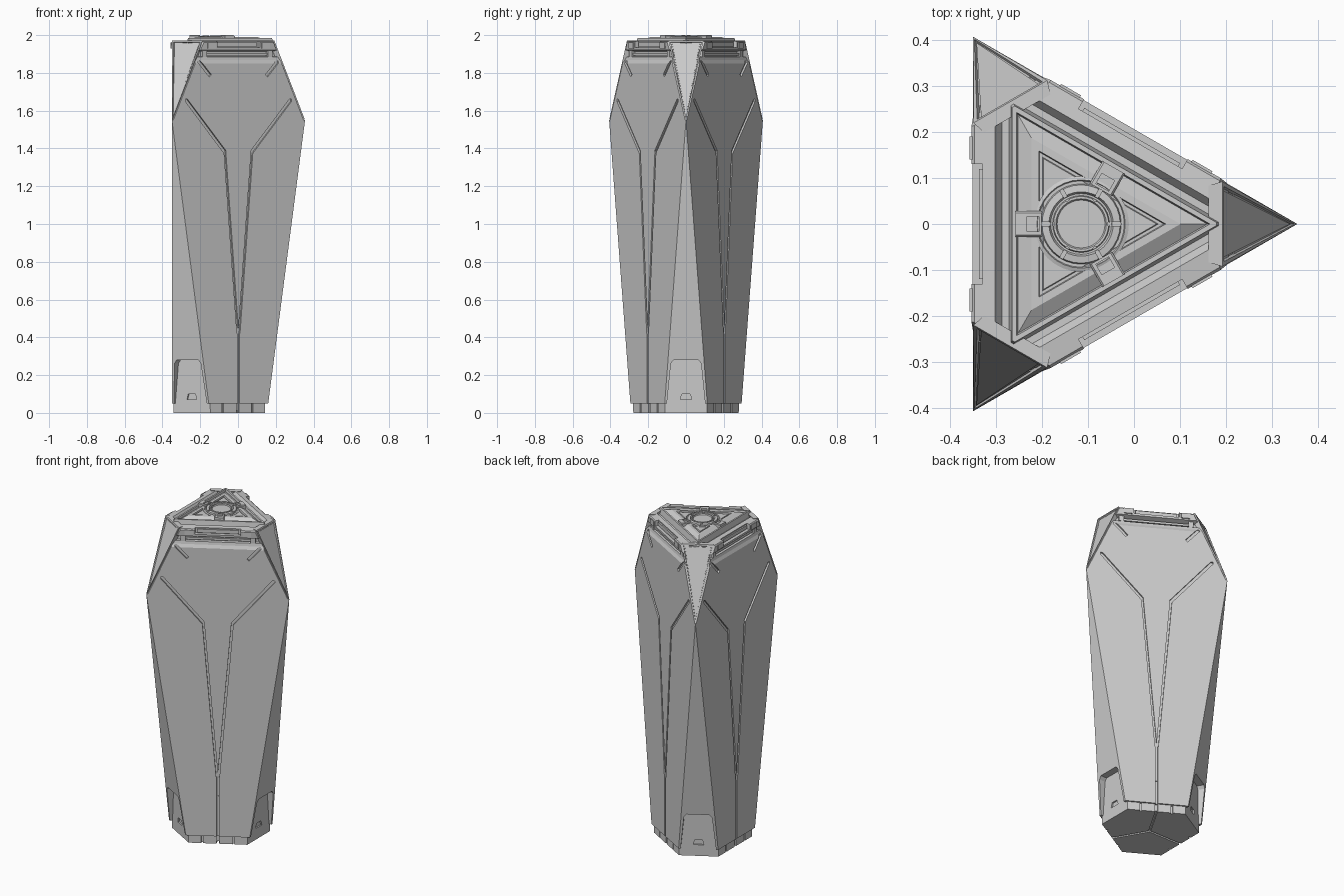
import bpy, bmesh, math
from mathutils import Vector

if "Cube" in bpy.data.objects:
    bpy.data.objects.remove(bpy.data.objects["Cube"])

AXIS = Vector((-0.115, 0, 0))          # centre line of the triangular body
SIDES = [math.radians(a) for a in (180, 60, -60)]
CORNERS = [math.radians(a) for a in (0, 120, 240)]

grey = bpy.data.materials.new("metal grey")
grey.diffuse_color = (0.6, 0.6, 0.6, 1)
grey.use_nodes = True
grey.node_tree.nodes["Principled BSDF"].inputs["Base Color"].default_value = grey.diffuse_color


def place(ang, r, u, z):
    """Point at distance r outward, u sideways and height z for one direction."""
    n, t = Vector((math.cos(ang), math.sin(ang), 0)), Vector((-math.sin(ang), math.cos(ang), 0))
    return AXIS + n * r + t * u + Vector((0, 0, z))


def to_object(name, bm):
    bmesh.ops.recalc_face_normals(bm, faces=bm.faces)
    me = bpy.data.meshes.new(name)
    bm.to_mesh(me)
    bm.free()
    me.materials.append(grey)
    ob = bpy.data.objects.new(name, me)
    bpy.context.collection.objects.link(ob)
    return ob


def loft(name, rings):
    """Closed solid through a list of equally long point rings."""
    bm = bmesh.new()
    vs = [[bm.verts.new(p) for p in ring] for ring in rings]
    n = len(vs[0])
    for a, b in zip(vs, vs[1:]):
        for i in range(n):
            bm.faces.new((a[i], a[(i + 1) % n], b[(i + 1) % n], b[i]))
    bm.faces.new(vs[0])
    bm.faces.new(vs[-1])
    return to_object(name, bm)


def side_prism(name, ang, pts, r0, r1):
    """Outline in (u, z) pushed along the outward direction."""
    return loft(name, [[place(ang, r, u, z) for u, z in pts] for r in (r0, r1)])


def cross_prism(name, ang, pts, w):
    """Outline in (r, z) pushed sideways."""
    return loft(name, [[place(ang, r, u, z) for r, z in pts] for u in (-w, w)])


def triangle_stack(name, profile):
    return loft(name, [[place(a, 2 * d, 0, z) for a in CORNERS] for d, z in profile])


def lathe(name, profile, n=32):
    return loft(name, [[place(2 * math.pi * i / n, r, 0, z) for i in range(n)] for r, z in profile])


def box(u0, u1, z0, z1):
    return [(u0, z0), (u1, z0), (u1, z1), (u0, z1)]


def strip(p, q, w):
    p, q = Vector(p), Vector(q)
    d = (q - p).normalized() * w / 2
    s = Vector((-d.y, d.x))
    return [p + s, p - s, q - s, q + d, q + s]


def cut(ob, cutter):
    m = ob.modifiers.new("cut", 'BOOLEAN')
    m.operation, m.solver, m.object = 'DIFFERENCE', 'EXACT', cutter
    bpy.context.view_layer.objects.active = ob
    bpy.ops.object.modifier_apply(modifier=m.name)
    bpy.data.objects.remove(cutter)


# Main shell with stepped shoulder and ridged top
shell = triangle_stack("shell", [
    (.235, .05), (.235, 1.85), (.226, 1.868), (.222, 1.885), (.205, 1.887), (.205, 1.912),
    (.235, 1.922), (.238, 1.96), (.232, 1.967), (.187, 1.972), (.172, 1.95), (.157, 1.95),
    (.150, 1.985), (.140, 1.985), (.137, 1.972), (.108, 1.99), (.092, 1.99), (.090, 1.98),
    (.084, 1.98), (.082, 1.987)])

# Tapered corners, with an arched opening at each foot
for a in CORNERS:
    cut(shell, cross_prism("cutter", a, [
        (.2685, 0), (.47, 1.55), (.462, 1.55), (.2767, 2.03), (1, 2.03), (1, 0)], .6))
    cut(shell, side_prism("cutter", a, [
        (-.106, 0), (.106, 0), (.1, .06), (.08, .262), (.066, .28), (-.066, .28), (-.08, .262), (-.1, .06)],
        .25, .5))

# Panel grooves on the three large faces
for a in SIDES:
    cut(shell, side_prism("cutter", a, box(-.006, .006, 0, .45), .223, .4))
    cut(shell, side_prism("cutter", a, box(-.13, .13, 1.935, 2.05), .214, .4))
    for s in (-1, 1):
        for p, q, w, depth in (((.004, .42), (.083, 1.385), .011, .010),
                               ((.081, 1.38), (.318, 1.655), .018, .011),
                               ((.172, 1.785), (.24, 1.86), .018, .012)):
            cut(shell, side_prism("cutter", a, strip((p[0] * s, p[1]), (q[0] * s, q[1]), w), .235 - depth, .4))

# Base block showing below the shell and in the foot openings
base = triangle_stack("base", [(.226, 0), (.226, .3)])
for a in CORNERS:
    cut(base, cross_prism("cutter", a, [(.256, -.1), (.264, .4), (1, .4), (1, -.1)], .6))
    cut(base, side_prism("cutter", a, [(-.03, .07), (.03, .07), (.022, .1), (-.022, .1)], .25, .4))
for a in SIDES:
    cut(base, side_prism("cutter", a, box(-.006, .006, -.05, .012), .0, .4))
    for u, w in ((0, .008), (-.09, .005), (.09, .005)):
        cut(base, side_prism("cutter", a, box(u - w, u + w, -.1, .2), .214, .4))

# Framed triangular plates over the upper corners
for k, a in enumerate(CORNERS):
    bm = bmesh.new()
    tri = [(0, 1.552), (.0925, 1.972), (-.0925, 1.972)]
    front = [bm.verts.new(place(a, .47 - (z - 1.55) * .386, u, z)) for u, z in tri]
    back = [bm.verts.new(place(a, .47 - (z - 1.55) * .386 - .03, u * .9, z)) for u, z in tri]
    face = bm.faces.new(front)
    bm.faces.new(back[::-1])
    for i in range(3):
        j = (i + 1) % 3
        bm.faces.new((front[j], front[i], back[i], back[j]))
    bmesh.ops.recalc_face_normals(bm, faces=bm.faces)
    for t, d in ((.014, 0), (.003, -.01), (.006, 0), (.002, .004)):
        bmesh.ops.inset_region(bm, faces=[face], thickness=t, depth=d)
    to_object(f"corner_plate_{k + 1}", bm)

# Shoulder rails and clamp blocks
for k, a in enumerate(SIDES):
    side_prism(f"shoulder_rail_{k + 1}", a, box(-.2, .2, 1.893, 1.906), .19, .216)
    for s in (-1, 1):
        side_prism(f"rail_stop_{k + 1}", a, box(s * .2 - .014, s * .2 + .014, 1.885, 1.925), .19, .224)
        side_prism(f"rim_strip_{k + 1}", a, box(s * .165 - .025, s * .165 + .025, 1.93, 1.962), .2, .242)
    side_prism(f"rim_bar_{k + 1}", a, box(-.12, .12, 1.94, 1.962), .2, .222)
    clip = side_prism(f"hatch_clip_{k + 1}", a, [
        (-.028, 1.975), (.028, 1.975), (.028, 1.996), (.024, 2), (-.024, 2), (-.028, 1.996)], .086, .142)
    cut(clip, side_prism("cutter", a, box(-.016, .016, 1.99, 2.1), .092, .118))

# Round hatch in the middle of the top
hatch = lathe("hatch", [
    (.104, 1.975), (.104, 1.989), (.096, 1.992), (.093, 1.985), (.088, 1.985), (.085, 1.995),
    (.070, 1.997), (.066, 1.988), (.062, 1.988), (.060, 1.996), (.055, 1.996), (.052, 1.990)])
for a in CORNERS + SIDES:
    cut(hatch, side_prism("cutter", a, box(-.004, .004, 1.99, 2.1), .058, .09))
bpy.ops.object.select_all(action='DESELECT')
hatch.select_set(True)
bpy.context.view_layer.objects.active = hatch
bpy.ops.object.shade_smooth_by_angle(angle=math.radians(25))
